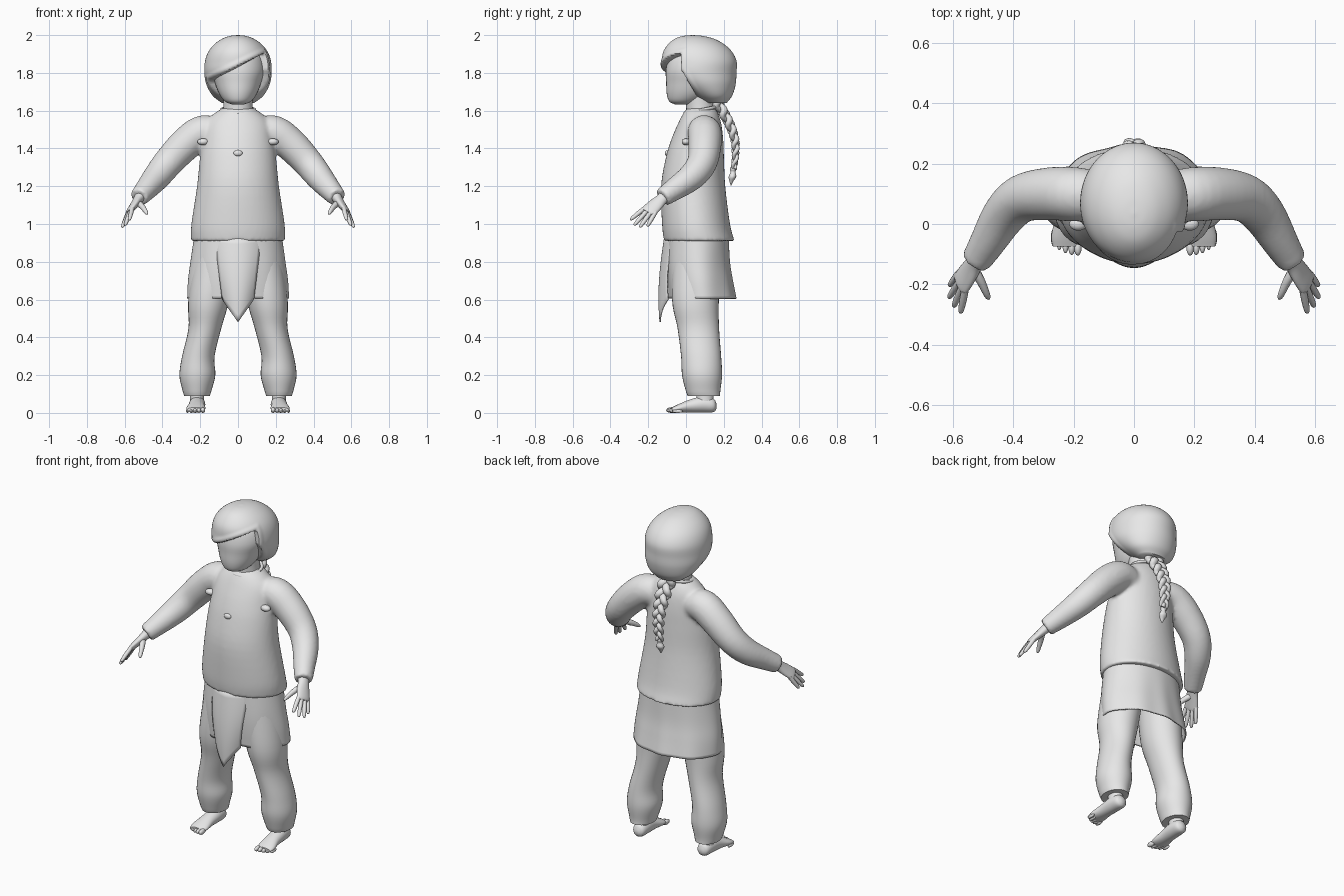
import bpy, bmesh, math
from mathutils import Vector, Matrix

cube = bpy.data.objects.get("Cube")
if cube:
    bpy.data.objects.remove(cube)

X, Y, Z = Vector((1, 0, 0)), Vector((0, 1, 0)), Vector((0, 0, 1))

clay = bpy.data.materials.new("light_grey")
clay.use_nodes = True
clay.diffuse_color = (0.8, 0.8, 0.8, 1)
clay.node_tree.nodes["Principled BSDF"].inputs["Base Color"].default_value = (0.8, 0.8, 0.8, 1)


def spline(rows, k):
    """Smooth curve through rows of numbers, k steps per span."""
    p = [Vector(r) for r in rows]
    p = [p[0] * 2 - p[1]] + p + [p[-1] * 2 - p[-2]]
    out = []
    for a, b, c, d in zip(p, p[1:], p[2:], p[3:]):
        for j in range(k):
            t = j / k
            out.append((b * 2 + (c - a) * t + (a * 2 - b * 5 + c * 4 - d) * t ** 2
                        + (b * 3 - a - c * 3 + d) * t ** 3) * 0.5)
    return out + [p[-2]]


def tube(bm, rows, side=X, axis=None, n=24, k=4, cap=True):
    """Loft ellipses (x, y, z, radius along side, other radius)."""
    pts = spline(rows, k)
    centres = [Vector(p[:3]) for p in pts]
    rings = []
    for i, p in enumerate(pts):
        t = axis or (centres[min(i + 1, len(pts) - 1)] - centres[max(i - 1, 0)]).normalized()
        a = (side - t * side.dot(t)).normalized()
        b = t.cross(a)
        ra, rb = max(p[3], 0.002), max(p[4], 0.002)
        rings.append([bm.verts.new(centres[i] + a * ra * math.cos(u) + b * rb * math.sin(u))
                      for u in (2 * math.pi * j / n for j in range(n))])
    for r, s in zip(rings, rings[1:]):
        for j in range(n):
            bm.faces.new((r[j], r[(j + 1) % n], s[(j + 1) % n], s[j]))
    if cap:
        bm.faces.new(rings[0])
        bm.faces.new(rings[-1])


def ball(bm, centre, size):
    m = Matrix.Translation(centre) @ Matrix.Diagonal((*size, 1))
    bmesh.ops.create_uvsphere(bm, u_segments=16, v_segments=10, radius=1, matrix=m)


def finish(name, bm, mirror=False, thick=0):
    bmesh.ops.recalc_face_normals(bm, faces=bm.faces)
    me = bpy.data.meshes.new(name)
    bm.to_mesh(me)
    bm.free()
    me.materials.append(clay)
    me.shade_smooth()
    me.set_sharp_from_angle(angle=math.radians(50))
    ob = bpy.data.objects.new(name, me)
    bpy.context.scene.collection.objects.link(ob)
    if thick:
        ob.modifiers.new("Thickness", 'SOLIDIFY').thickness = thick
    if mirror:
        ob.modifiers.new("Mirror", 'MIRROR')
    return ob


def upright(rows):
    """Rows (z, y, rx, ry) centred on x = 0."""
    return [(0, y, z, rx, ry) for z, y, rx, ry in rows]


# Tunic: body and sleeves fused into one cloth
bm = bmesh.new()
tube(bm, upright([(.91, .07, .25, .187), (1.0, .053, .247, .18), (1.2, .038, .217, .17),
                  (1.35, .047, .202, .154), (1.45, .06, .188, .137), (1.53, .072, .172, .115),
                  (1.58, .077, .132, .095), (1.615, .08, .08, .075)]), axis=Z, n=48)
for s in (1, -1):
    tube(bm, [(s * x, y, z, r, r) for x, y, z, r in
              [(.1, .09, 1.48, .08), (.19, .098, 1.485, .09), (.28, .1, 1.42, .088),
               (.37, .085, 1.325, .08), (.43, .03, 1.25, .073), (.485, -.06, 1.185, .06),
               (.525, -.125, 1.14, .05)]], side=Y + Z)
tunic = finish("tunic", bm)
remesh = tunic.modifiers.new("Fuse", 'REMESH')
remesh.mode = 'VOXEL'
remesh.voxel_size = 0.011
remesh.use_smooth_shade = True
soft = tunic.modifiers.new("Soften", 'SMOOTH')
soft.factor = 0.5
soft.iterations = 5

# Small gathers in the tunic cloth
bm = bmesh.new()
ball(bm, (0, -.1, 1.375), (.024, .012, .016))
for s in (1, -1):
    ball(bm, (s * .185, .0, 1.435), (.03, .022, .018))
finish("tunic_gathers", bm)

# Collar, neck and head
bm = bmesh.new()
ring = [(.088 * math.cos(u), .078 + .083 * math.sin(u), 1.603 + .016 * math.sin(u), .009, .009)
        for u in (2 * math.pi * i / 24 for i in range(25))]
tube(bm, ring, side=Z, n=8, k=2)
finish("collar", bm)

bm = bmesh.new()
tube(bm, upright([(1.55, .08, .085, .08), (1.62, .075, .078, .075), (1.72, .07, .08, .08)]), axis=Z)
finish("neck", bm)

bm = bmesh.new()
tube(bm, upright([(1.632, -.01, .03, .045), (1.648, -.008, .068, .08), (1.69, .015, .1, .117),
                  (1.75, .03, .123, .135), (1.82, .042, .142, .148), (1.9, .05, .12, .13),
                  (1.95, .05, .05, .05)]), axis=Z, n=40)
finish("head", bm)

# Hair: a full cap whose face opening is tucked inside the head
bm = bmesh.new()
tube(bm, upright([(1.64, .16, .085, .055), (1.68, .14, .135, .105), (1.74, .1, .168, .163),
                  (1.8, .072, .178, .195), (1.86, .07, .175, .198), (1.91, .062, .158, .183),
                  (1.95, .054, .127, .15), (1.98, .045, .085, .105), (1.995, .038, .045, .055),
                  (2.0, .035, .004, .004)]), axis=Z, n=128, k=6)
for v in bm.verts:
    x, y, z = v.co
    side_edge = -.03 + .6 * max(0, 1.82 - z)
    fringe_edge = 1.835 + .49 * x
    depth = min(side_edge - y, fringe_edge - z)
    scale = 1 - .32 * min(max(depth / .012, 0), 1)
    if -.035 < depth < 0:
        scale += .025 * math.sin(math.pi * -depth / .035)
    v.co = Vector((x * scale, .1 + (y - .1) * scale, z))
finish("hair", bm)

# Braid: three woven strands, a band and a tuft
def braid_y(z):
    return .262 - 1.1 * max(0, z - 1.42) ** 1.6 - .12 * max(0, 1.36 - z)


bm = bmesh.new()
for strand in range(3):
    rows = []
    for i in range(49):
        f = i / 48
        u = f * 5 * math.pi + strand * 2 * math.pi / 3
        z = 1.68 - .39 * f
        w = 1 - .55 * f
        rows.append((.034 * w * math.sin(u), braid_y(z) + .016 * w * math.sin(2 * u), z,
                     .025 * w, .021 * w))
    tube(bm, rows, n=10, k=2)
finish("braid", bm)

bm = bmesh.new()
tube(bm, upright([(1.305, .25, .012, .012), (1.29, .25, .017, .017), (1.275, .249, .013, .013),
                  (1.25, .246, .024, .02), (1.225, .24, .012, .01), (1.205, .238, .002, .002)]),
     axis=Z, n=12)
finish("braid_tuft", bm)

# Skirt with soft folds
bm = bmesh.new()
tube(bm, upright([(.95, .06, .23, .165), (.8, .062, .25, .17), (.7, .072, .262, .175),
                  (.605, .086, .266, .179)]), axis=Z, n=96, k=6, cap=False)
for v in bm.verts:
    x, y, z = v.co
    a = math.atan2(y - .07, x)
    f = 1 + .05 * (.95 - z) * math.sin(8 * a + 1)
    v.co = Vector((x * f, .07 + (y - .07) * f, z))
finish("skirt", bm, thick=.008)

# Pointed front panel
bm = bmesh.new()
cols, rows_n = 16, 12
grid = []
for i in range(rows_n + 1):
    t = i / rows_n
    row = []
    for j in range(cols + 1):
        u = 2 * j / cols - 1
        z = .93 + (.48 + .12 * abs(u) - .93) * t
        y = -.116 - .05 * math.sin(t * 2.2) * .6 + .045 * u * u
        row.append(bm.verts.new((u * (.125 - .04 * t), y, z)))
    grid.append(row)
for r, s in zip(grid, grid[1:]):
    for j in range(cols):
        bm.faces.new((r[j], r[j + 1], s[j + 1], s[j]))
finish("front_panel", bm, thick=.007)

# Trouser legs
bm = bmesh.new()
tube(bm, [(.12, .06, .86, .11, .13), (.155, .05, .6, .108, .124), (.175, .065, .45, .087, .11),
          (.21, .08, .3, .086, .106), (.215, .085, .2, .095, .106), (.217, .09, .12, .077, .092),
          (.217, .095, .09, .068, .086)], axis=Z, n=32, k=5)
finish("trouser_legs", bm, mirror=True)

# Feet with ankles and toes
bm = bmesh.new()
tube(bm, [(.215, .162, .035, .012, .012), (.215, .145, .04, .036, .036), (.216, .09, .045, .043, .043),
          (.219, .02, .036, .043, .034), (.223, -.04, .024, .051, .022), (.225, -.075, .017, .044, .012)],
     axis=Y)
tube(bm, [(.217, .1, .04, .038, .045), (.217, .1, .08, .037, .045), (.217, .1, .16, .04, .05)], axis=Z)
for i in range(5):
    r = .015 - .0015 * i
    ball(bm, (.186 + .0205 * i, -.077 + .005 * i * i * .4, r), (r * .85, .028, r))
finish("feet", bm, mirror=True)

# Hands: palm, four fingers and a thumb
bm = bmesh.new()
across = Vector((.29, .91, -.29))
tube(bm, [(.515, -.11, 1.15, .034, .03), (.53, -.132, 1.128, .033, .025), (.55, -.163, 1.1, .04, .02),
          (.572, -.195, 1.07, .042, .016), (.578, -.204, 1.06, .036, .011)], side=across)
knuckles = Vector((.57, -.192, 1.072))
tips = [(.575, -.295, 1.022), (.598, -.275, .993), (.614, -.245, .982), (.612, -.205, .988)]
for i, tip in enumerate(tips):
    start = knuckles + across * (.022 * i - .033)
    end = Vector(tip)
    path = [(0, .012), (.4, .012), (.75, .0105), (.94, .008), (1, .003)]
    tube(bm, [(*start.lerp(end, f), r, r) for f, r in path], side=across, n=12, k=2)
tube(bm, [(.535, -.145, 1.115, .018, .018), (.51, -.185, 1.095, .016, .015),
          (.493, -.222, 1.073, .013, .012), (.484, -.242, 1.058, .009, .009),
          (.48, -.249, 1.052, .003, .003)], side=across, n=12, k=3)
finish("hands", bm, mirror=True)
